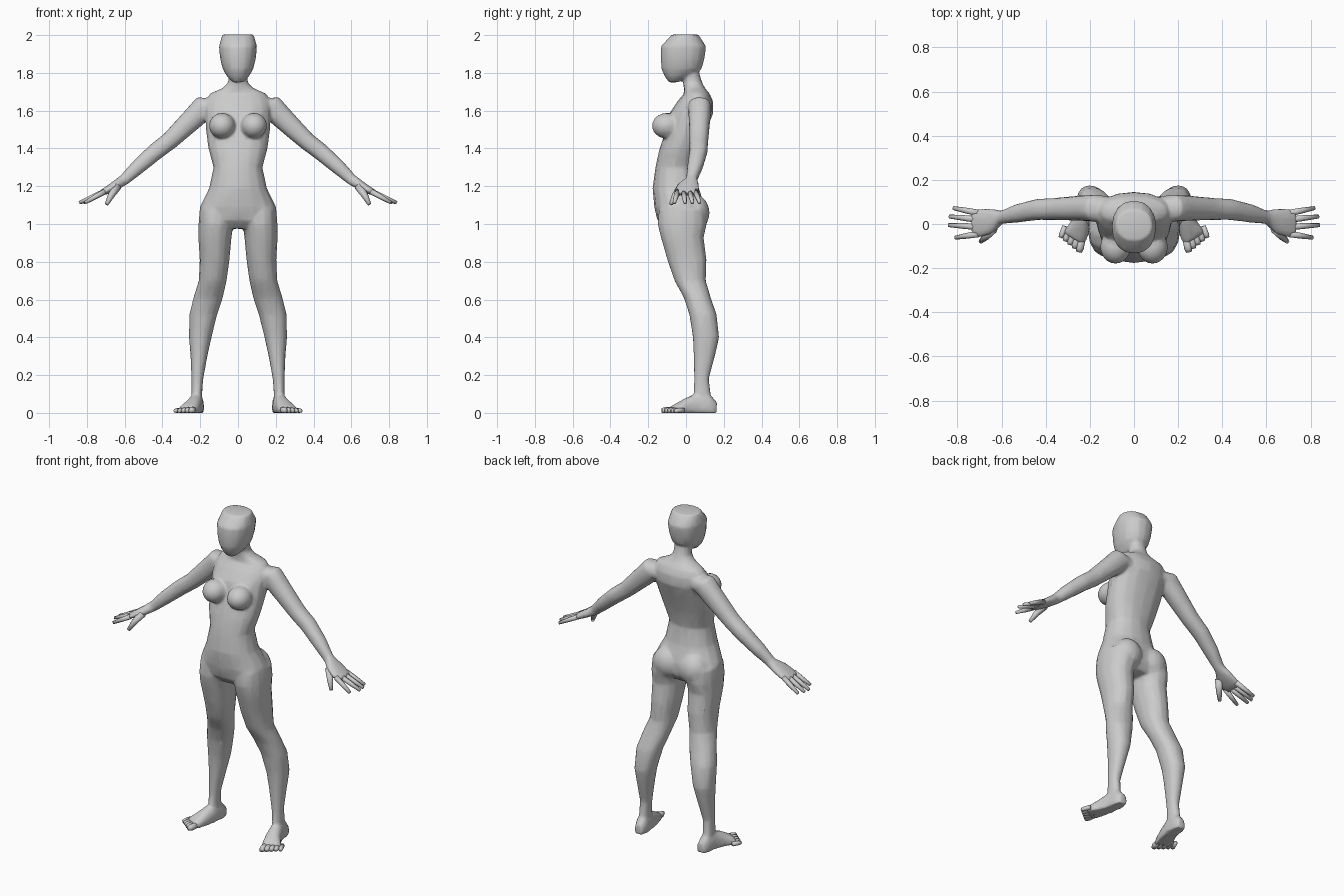
import bpy
import bmesh
import math
from mathutils import Vector, Matrix

default_cube = bpy.data.objects.get("Cube")
if default_cube:
    bpy.data.objects.remove(default_cube)

# Single plain grey clay colour
clay = bpy.data.materials.new("plain grey")
clay.use_nodes = True
grey = (0.6, 0.6, 0.6, 1)
clay.diffuse_color = grey
clay.node_tree.nodes["Principled BSDF"].inputs["Base Color"].default_value = grey

X, Y, Z = Vector((1, 0, 0)), Vector((0, 1, 0)), Vector((0, 0, 1))


def rounded(value, power=0.9):
    return math.copysign(abs(value) ** power, value)


def loft(bm, rings, sides=14):
    """Closed tube through rings given as (centre, half axis, half axis)."""
    loops = []
    for centre, u, v in rings:
        loop = []
        for i in range(sides):
            a = math.tau * i / sides
            point = centre + u * rounded(math.cos(a)) + v * rounded(math.sin(a))
            point.z = max(point.z, 0)
            loop.append(bm.verts.new(point))
        loops.append(loop)
    for low, high in zip(loops, loops[1:]):
        for i in range(sides):
            j = (i + 1) % sides
            bm.faces.new((low[i], low[j], high[j], high[i]))
    bm.faces.new(loops[0])
    bm.faces.new(loops[-1])


def ellipsoid(bm, centre, size):
    matrix = Matrix.Translation(centre) @ Matrix.Diagonal((*size, 1))
    bmesh.ops.create_uvsphere(bm, u_segments=16, v_segments=10, radius=1, matrix=matrix)


def upright(profile):
    """Level rings from (height, half width, front, back)."""
    return [(Vector((0, (front + back) / 2, z)), X * width, Y * (back - front) / 2)
            for z, width, front, back in profile]


def digit(bm, path, radii, sides=8):
    """Tapered finger or toe along a path of points."""
    points = [Vector(p) for p in path]
    along = (points[-1] - points[0]).normalized()
    u = along.cross(Z).normalized()
    v = u.cross(along)
    loft(bm, [(p, u * r, v * r) for p, r in zip(points, radii)], sides)


def finish(bm, name):
    bmesh.ops.recalc_face_normals(bm, faces=bm.faces)
    mesh = bpy.data.meshes.new(name)
    bm.to_mesh(mesh)
    bm.free()
    mesh.materials.append(clay)
    mesh.shade_smooth()
    obj = bpy.data.objects.new(name, mesh)
    bpy.context.collection.objects.link(obj)
    return obj


# Height, half width, front, back
torso = [
    (0.975, 0.09, -0.11, 0.07), (1.02, 0.19, -0.152, 0.1),
    (1.09, 0.203, -0.168, 0.1), (1.19, 0.153, -0.177, 0.068),
    (1.3, 0.13, -0.162, 0.05), (1.4, 0.157, -0.14, 0.075),
    (1.5, 0.17, -0.105, 0.11), (1.59, 0.175, -0.085, 0.145),
    (1.65, 0.17, -0.045, 0.143), (1.69, 0.15, -0.01, 0.125),
    (1.72, 0.08, -0.012, 0.1), (1.75, 0.052, -0.015, 0.085),
    (1.8, 0.05, -0.02, 0.07), (1.86, 0.05, -0.02, 0.06),
]
head = [
    (1.75, 0.027, -0.09, -0.045), (1.78, 0.058, -0.112, 0.02),
    (1.82, 0.081, -0.13, 0.083), (1.87, 0.094, -0.134, 0.097),
    (1.94, 0.101, -0.134, 0.107), (2.003, 0.083, -0.075, 0.065),
]
# Height, centre x, half width, centre y, half depth
leg = [
    (1.08, 0.115, 0.088, -0.02, 0.125), (1, 0.117, 0.092, -0.02, 0.132),
    (0.93, 0.122, 0.088, -0.02, 0.115), (0.81, 0.124, 0.079, 0.005, 0.105),
    (0.7, 0.134, 0.074, 0.022, 0.084), (0.61, 0.158, 0.078, 0.06, 0.072),
    (0.52, 0.184, 0.074, 0.09, 0.073), (0.4, 0.2, 0.06, 0.106, 0.07),
    (0.31, 0.206, 0.046, 0.098, 0.058), (0.18, 0.215, 0.031, 0.082, 0.039),
    (0.11, 0.218, 0.029, 0.085, 0.045), (0.05, 0.218, 0.029, 0.085, 0.045),
]
# Centre x, y, z, half depth, half thickness
arm = [
    (0.09, 0.065, 1.62, 0.055, 0.06), (0.175, 0.072, 1.622, 0.062, 0.066),
    (0.235, 0.072, 1.562, 0.058, 0.06), (0.36, 0.068, 1.442, 0.05, 0.048),
    (0.437, 0.066, 1.383, 0.048, 0.046), (0.53, 0.048, 1.302, 0.042, 0.04),
    (0.6, 0.03, 1.236, 0.03, 0.03), (0.645, 0.012, 1.206, 0.058, 0.026),
    (0.695, 0.005, 1.177, 0.066, 0.021), (0.73, 0.004, 1.16, 0.058, 0.015),
]
# Centre x, y, half width, height
foot = [
    (0.212, 0.163, 0.026, 0.06), (0.216, 0.125, 0.037, 0.1),
    (0.222, 0.06, 0.04, 0.105), (0.24, 0, 0.046, 0.08),
    (0.262, -0.045, 0.055, 0.052), (0.275, -0.068, 0.055, 0.036),
]

# Body: overlapping lofts fused into one low-poly skin
bm = bmesh.new()
loft(bm, upright(torso), 16)
loft(bm, upright(head), 16)
for side in (-1, 1):
    ellipsoid(bm, (0.084 * side, -0.103, 1.52), (0.07, 0.078, 0.068))
    ellipsoid(bm, (0.088 * side, 0.045, 1.06), (0.092, 0.08, 0.095))
    loft(bm, [(Vector((x * side, y, z)), X * width, Y * depth)
              for z, x, width, y, depth in leg])
    slope = Vector((0.66 * side, 0, 0.75))
    loft(bm, [(Vector((x * side, y, z)), Y * depth, slope * thick)
              for x, y, z, depth, thick in arm])
    rings = []
    for i, (x, y, width, height) in enumerate(foot):
        turn = 0.11 * i
        across = Vector((side * math.cos(turn), math.sin(turn), 0))
        rings.append((Vector((x * side, y, height * 0.3)), across * width, Z * height * 0.7))
    loft(bm, rings)
body = finish(bm, "body")
skin = body.modifiers.new("fuse", "REMESH")
skin.mode = "VOXEL"
skin.voxel_size = 0.008
skin.use_smooth_shade = True
soften = body.modifiers.new("soften", "SMOOTH")
soften.factor = 0.5
soften.iterations = 6
reduce = body.modifiers.new("reduce", "DECIMATE")
reduce.ratio = 0.1

# Fingers and thumb
bm = bmesh.new()
for base_y, tip_x, tip_y in ((-0.045, 0.81, -0.062), (-0.013, 0.84, -0.005),
                             (0.02, 0.836, 0.034), (0.05, 0.818, 0.072)):
    start, tip = Vector((0.705, base_y, 1.172)), Vector((tip_x, tip_y, 1.113))
    digit(bm, (start, start.lerp(tip, 0.5), tip), (0.015, 0.013, 0.009))
digit(bm, ((0.64, -0.02, 1.2), (0.672, -0.058, 1.15), (0.695, -0.08, 1.105)),
      (0.024, 0.017, 0.01))
fingers = finish(bm, "fingers")

# Toes fan out along the slanted front of the foot
bm = bmesh.new()
for i in range(5):
    t = i / 4
    start = Vector((0.235, -0.055, 0.016)).lerp(Vector((0.312, -0.01, 0.014)), t)
    tip = Vector((0.249, -0.128, 0.012)).lerp(Vector((0.333, -0.062, 0.01)), t)
    size = 0.018 - 0.005 * t
    digit(bm, (start, start.lerp(tip, 0.75), tip), (size, size, size * 0.7))
toes = finish(bm, "toes")

for obj in (fingers, toes):
    mirror = obj.modifiers.new("other side", "MIRROR")
    mirror.use_axis = (True, False, False)
